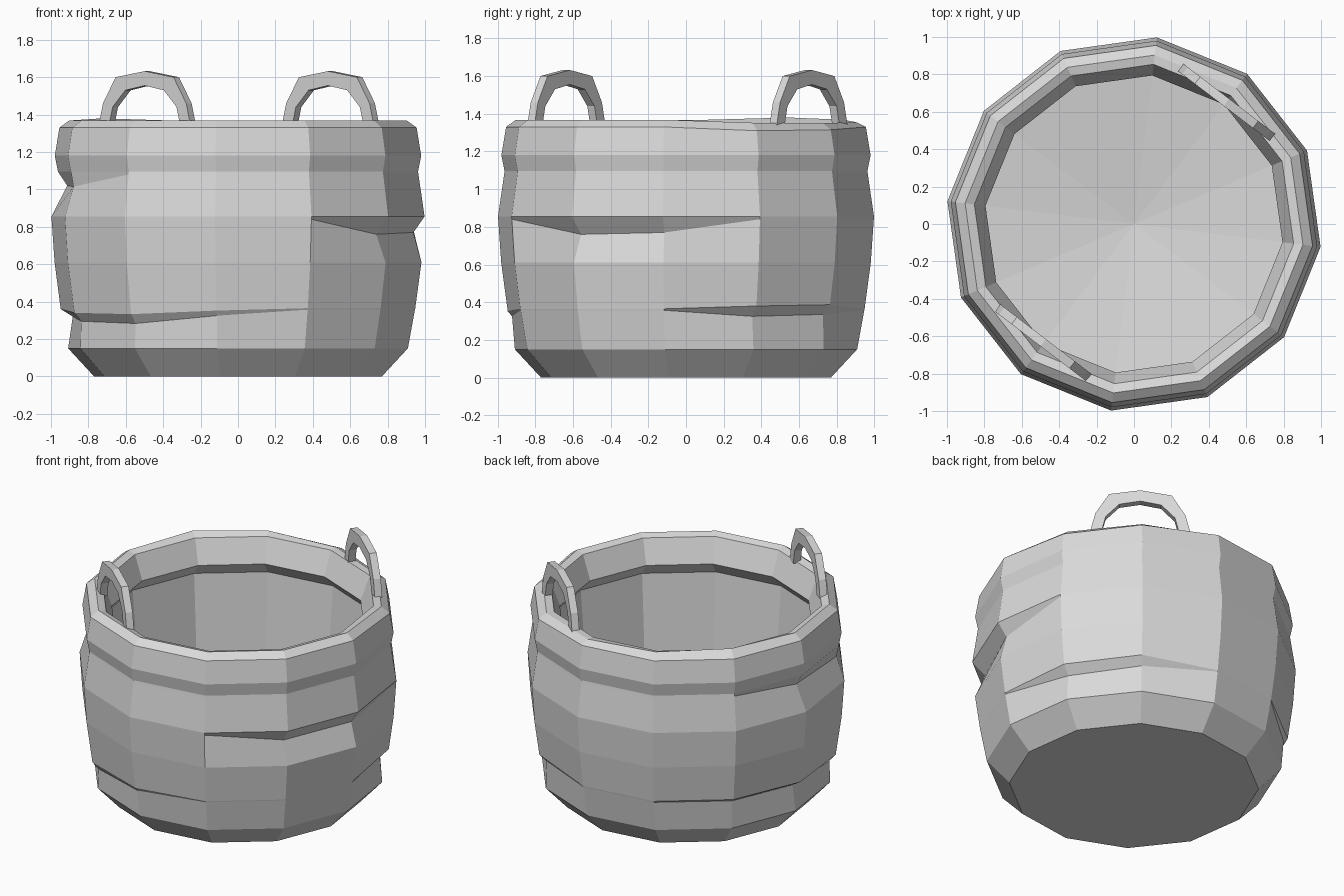
import bpy
import bmesh
from math import radians, cos, sin, atan2
from mathutils import Matrix

if "Cube" in bpy.data.objects:
    bpy.data.objects.remove(bpy.data.objects["Cube"], do_unlink=True)

grey = bpy.data.materials.new("plain grey")
grey.use_nodes = True
grey.diffuse_color = (0.7, 0.7, 0.7, 1)
grey.node_tree.nodes["Principled BSDF"].inputs["Base Color"].default_value = (0.7, 0.7, 0.7, 1)


def finish(bm, name):
    bmesh.ops.recalc_face_normals(bm, faces=bm.faces)
    mesh = bpy.data.meshes.new(name)
    bm.to_mesh(mesh)
    bm.free()
    mesh.materials.append(grey)
    obj = bpy.data.objects.new(name, mesh)
    bpy.context.collection.objects.link(obj)
    return obj


SIDES = 12

# Folds in the wall: column -> (radius, height) of the moved point
low_fold = {5: (0.93, 0.345), 6: (0.89, 0.32), 7: (0.91, 0.295), 8: (0.91, 0.283),
            9: (0.93, 0.325), 1: (0.90, 0.325), 2: (0.91, 0.335)}
low_lip = {6: (0.955, 0.36), 7: (0.95, 0.34), 8: (0.95, 0.333), 9: (0.953, 0.352),
           1: (0.957, 0.38), 2: (0.957, 0.387)}
mid_fold = {11: (0.925, 0.76), 0: (0.945, 0.77)}
high_fold = {6: (0.92, 1.02), 7: (0.955, 1.015)}
shoulder_dip = {1: (0.962, 1.31), 2: (0.962, 1.315)}
rim_wave = {1: (0.91, 1.352), 2: (0.91, 1.35), 3: (0.91, 1.355), 5: (0.91, 1.38)}

# Profile from the base, up the outside, over the rim and down the inside
profile = [
    (0.775, 0.0, {}), (0.915, 0.15, {}),
    (0.953, 0.357, low_fold), (0.955, 0.365, low_lip),
    (0.988, 0.61, {}),
    (1.004, 0.84, mid_fold), (1.005, 0.855, {}),
    (0.972, 1.08, high_fold), (0.97, 1.095, {}),
    (0.987, 1.18, {}), (0.962, 1.33, shoulder_dip), (0.91, 1.368, rim_wave),
    (0.86, 1.352, {}), (0.80, 1.19, {}), (0.88, 1.10, {}), (0.80, 0.15, {}),
]

# Basket body
bm = bmesh.new()
rings = []
for radius, height, fold in profile:
    ring = []
    for i in range(SIDES):
        a = radians(30 * i - 7)
        r, z = fold.get(i, (radius, height))
        ring.append(bm.verts.new((r * cos(a), r * sin(a), z)))
    rings.append(ring)
for lower, upper in zip(rings, rings[1:]):
    for i in range(SIDES):
        j = (i + 1) % SIDES
        bm.faces.new((lower[i], lower[j], upper[j], upper[i]))
bm.faces.new(rings[0])

# Dished inner floor
centre = bm.verts.new((0, 0, 0.05))
for i in range(SIDES):
    bm.faces.new((rings[-1][i], rings[-1][(i + 1) % SIDES], centre))
finish(bm, "basket_body")

# Arched handles: matching outer and inner points, half mirrored
half = [((0.31, 1.34), (0.24, 1.34)), ((0.28, 1.46), (0.215, 1.44)),
        ((0.195, 1.60), (0.13, 1.53))]
arch = [((-o[0], o[1]), (-n[0], n[1])) for o, n in half]
arch += [((0, 1.632), (0, 1.555))] + half[::-1]


def handle(name, x, y):
    bm = bmesh.new()
    loops = []
    for outer, inner in arch:
        corners = ((outer, -1), (outer, 1), (inner, 1), (inner, -1))
        loops.append([bm.verts.new((s, side * 0.024, z)) for (s, z), side in corners])
    for a, b in zip(loops, loops[1:]):
        for i in range(4):
            j = (i + 1) % 4
            bm.faces.new((a[i], a[j], b[j], b[i]))
    bm.faces.new(loops[0])
    bm.faces.new(loops[-1])
    turn = Matrix.Rotation(atan2(y, x) + radians(90), 4, "Z")
    bm.transform(Matrix.Translation((x, y, 0)) @ turn)
    finish(bm, name)


handle("front_handle", -0.485, -0.635)
handle("back_handle", 0.495, 0.65)
